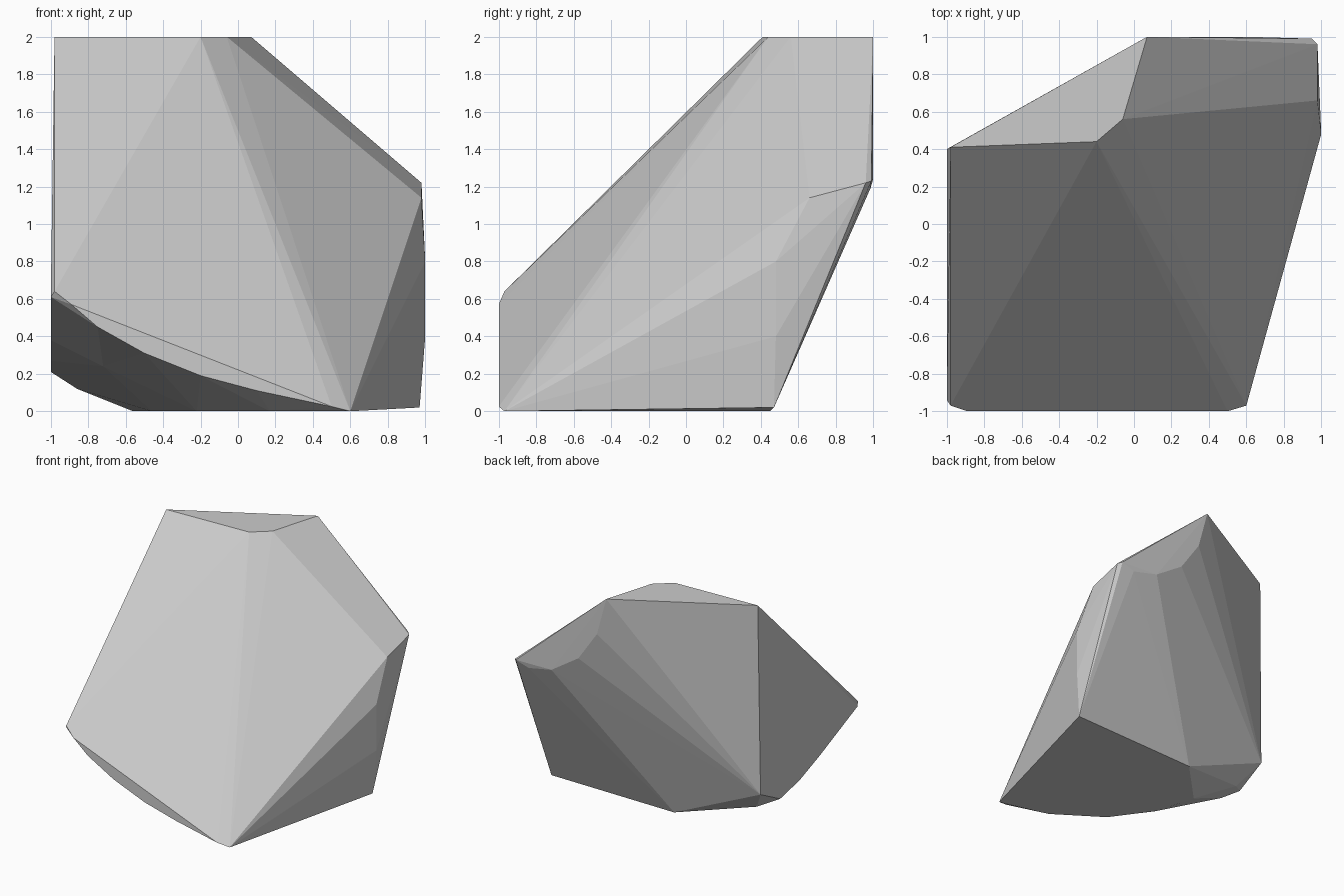
import bpy, bmesh

# outline of the flat top
top = [(x, y, 2.0) for x, y in [(-0.98, 0.41), (-0.2, 0.44), (-0.06, 0.56), (0.07, 1.0)]]

# upper back facet, lying almost in the plane y = 1
back = [(x, 1.0, z) for x, z in [(0.16, 1.67), (0.34, 1.41), (0.6, 1.24)]]
back += [(0.83, 0.985, 1.19), (0.95, 0.99, 1.23), (0.98, 0.96, 1.22)]

# right flank
right = [(0.98, 0.66, 1.14), (1.0, 0.48, 0.8), (1.0, 0.48, 0.4), (0.97, 0.47, 0.02)]

# curved lower edge of the front sliver (plane y = -1)
front = [(x, -1.0, z) for x, z in
         [(-0.89, 0.57), (-0.75, 0.45), (-0.5, 0.31), (-0.2, 0.19), (0.1, 0.11), (0.5, 0.025)]]
front += [(0.6, -0.97, 0.0), (-0.98, -0.97, 0.64)]

# curved lower edge of the left side (plane x = -1)
left = [(-1.0, y, z) for y, z in
        [(-0.94, 0.61), (-0.69, 0.51), (-0.42, 0.38), (-0.14, 0.27), (0.13, 0.21), (0.4, 0.35)]]

# outline of the flat base and the rounded lower left corner
base = [(x, y, 0.0) for x, y in
        [(0.17, -0.86), (-0.22, -0.6), (-0.46, -0.27), (-0.56, 0.08), (-0.2, 0.45)]]
corner = [(-0.72, -0.6, 0.24), (-0.86, 0.07, 0.12), (-0.86, 0.25, 0.15), (-0.81, 0.31, 0.25)]

# faceted stone: convex skin over all the outlines
bm = bmesh.new()
for p in top + back + right + front + left + base + corner:
    bm.verts.new(p)
hull = bmesh.ops.convex_hull(bm, input=bm.verts)
loose = [v for v in bm.verts if not v.link_faces]
bmesh.ops.delete(bm, geom=loose, context='VERTS')
bmesh.ops.recalc_face_normals(bm, faces=bm.faces)

mesh = bpy.data.meshes.new("faceted_stone")
bm.to_mesh(mesh)
bm.free()
stone = bpy.data.objects.new("faceted_stone", mesh)
bpy.context.collection.objects.link(stone)
